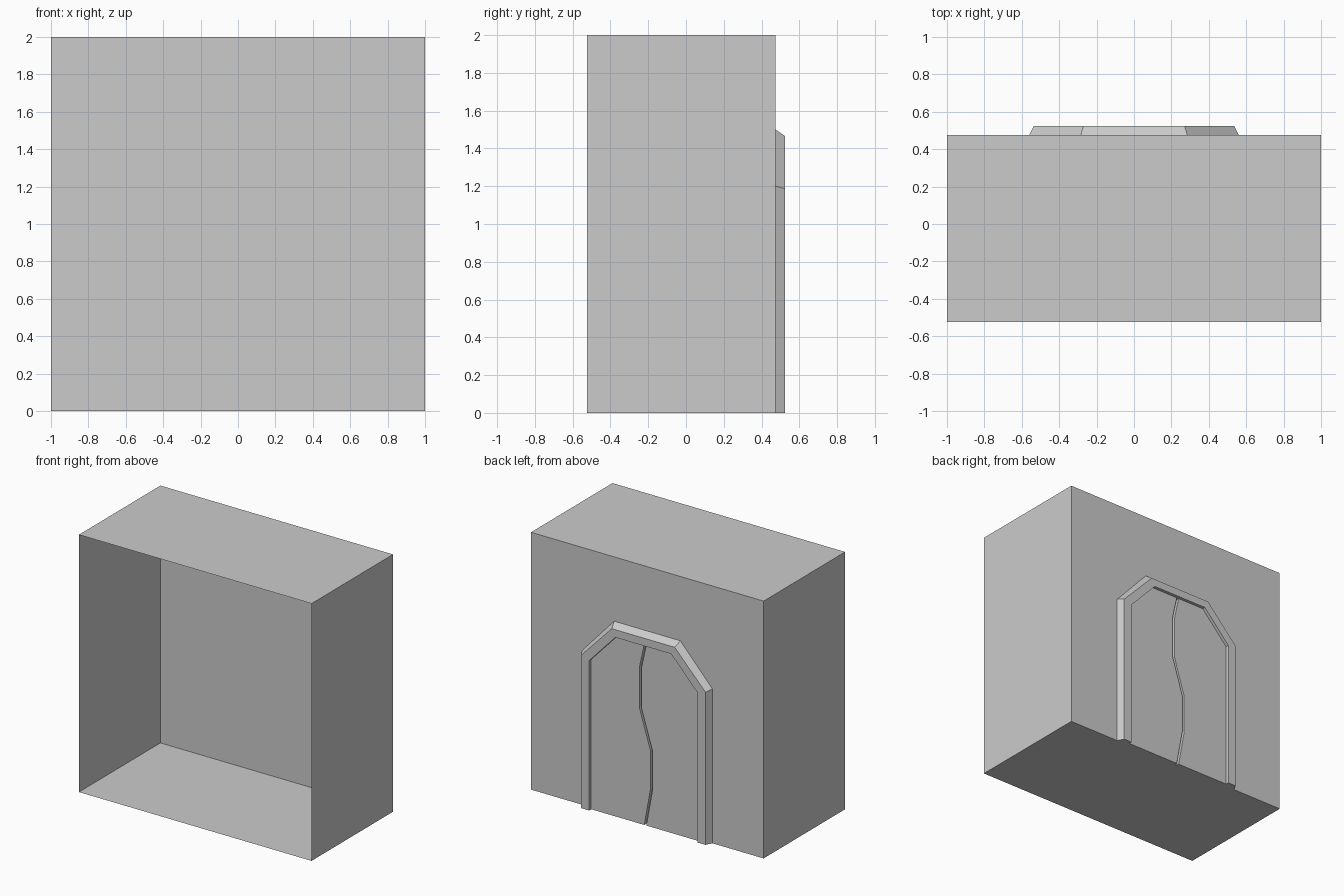
import bpy, bmesh

if "Cube" in bpy.data.objects:
    bpy.data.objects.remove(bpy.data.objects["Cube"])

WALL, DOOR, FRAME = 0.475, 0.50, 0.525   # y depths of the layers


def finish(name, bm):
    bmesh.ops.recalc_face_normals(bm, faces=bm.faces)
    mesh = bpy.data.meshes.new(name)
    bm.to_mesh(mesh)
    bm.free()
    obj = bpy.data.objects.new(name, mesh)
    bpy.context.collection.objects.link(obj)
    return obj


def arch(w, shoulder, half_top, top):
    """Arch outline from the right foot over the top to the left foot."""
    right = [(w, 0), (w, shoulder), (half_top, top)]
    return right + [(-x, z) for x, z in reversed(right)]


# Open-fronted shell with thin walls
bm = bmesh.new()
bmesh.ops.create_cube(bm, size=1)
for v in bm.verts:
    v.co = (v.co.x * 2, v.co.y + WALL - 0.5, v.co.z * 2 + 1)
front = [f for f in bm.faces if f.calc_center_median().y < WALL - 0.9]
bmesh.ops.delete(bm, geom=front, context='FACES_ONLY')
mesh_shell = bpy.data.meshes.new("room_shell")
bm.to_mesh(mesh_shell)
bm.free()
bpy.context.collection.objects.link(bpy.data.objects.new("room_shell", mesh_shell))

# Door frame: bevelled arch section bridged through four outlines
bm = bmesh.new()
sections = [(WALL, arch(0.56, 1.20, 0.285, 1.50)),
            (FRAME, arch(0.535, 1.187, 0.27, 1.465)),
            (FRAME, arch(0.465, 1.165, 0.24, 1.405)),
            (WALL, arch(0.465, 1.165, 0.24, 1.405))]
rings = [[bm.verts.new((x, y, z)) for x, z in pts] for y, pts in sections]
for a, b in zip(rings, rings[1:]):
    for i in range(len(a) - 1):
        bm.faces.new((a[i], a[i + 1], b[i + 1], b[i]))
for end in (0, -1):
    bm.faces.new([r[end] for r in rings])
finish("door_frame", bm)

# Door leaves meeting along a wavy gap
seam = [(0, 0), (-0.053, 0.29), (-0.053, 0.595), (0.042, 0.90), (0.042, 1.215), (0, 1.405)]
for name, s in (("door_leaf_right", 1), ("door_leaf_left", -1)):
    pts = [(x + s * 0.009, z) for x, z in seam]
    pts += [(s * 0.24, 1.405), (s * 0.465, 1.165), (s * 0.465, 0)]
    bm = bmesh.new()
    face = [bm.verts.new((x, DOOR, z)) for x, z in pts]
    back = [bm.verts.new((x, WALL, z)) for x, z in pts]
    bm.faces.new(face)
    for i in range(len(pts)):
        j = (i + 1) % len(pts)
        bm.faces.new((face[i], face[j], back[j], back[i]))
    finish(name, bm)
